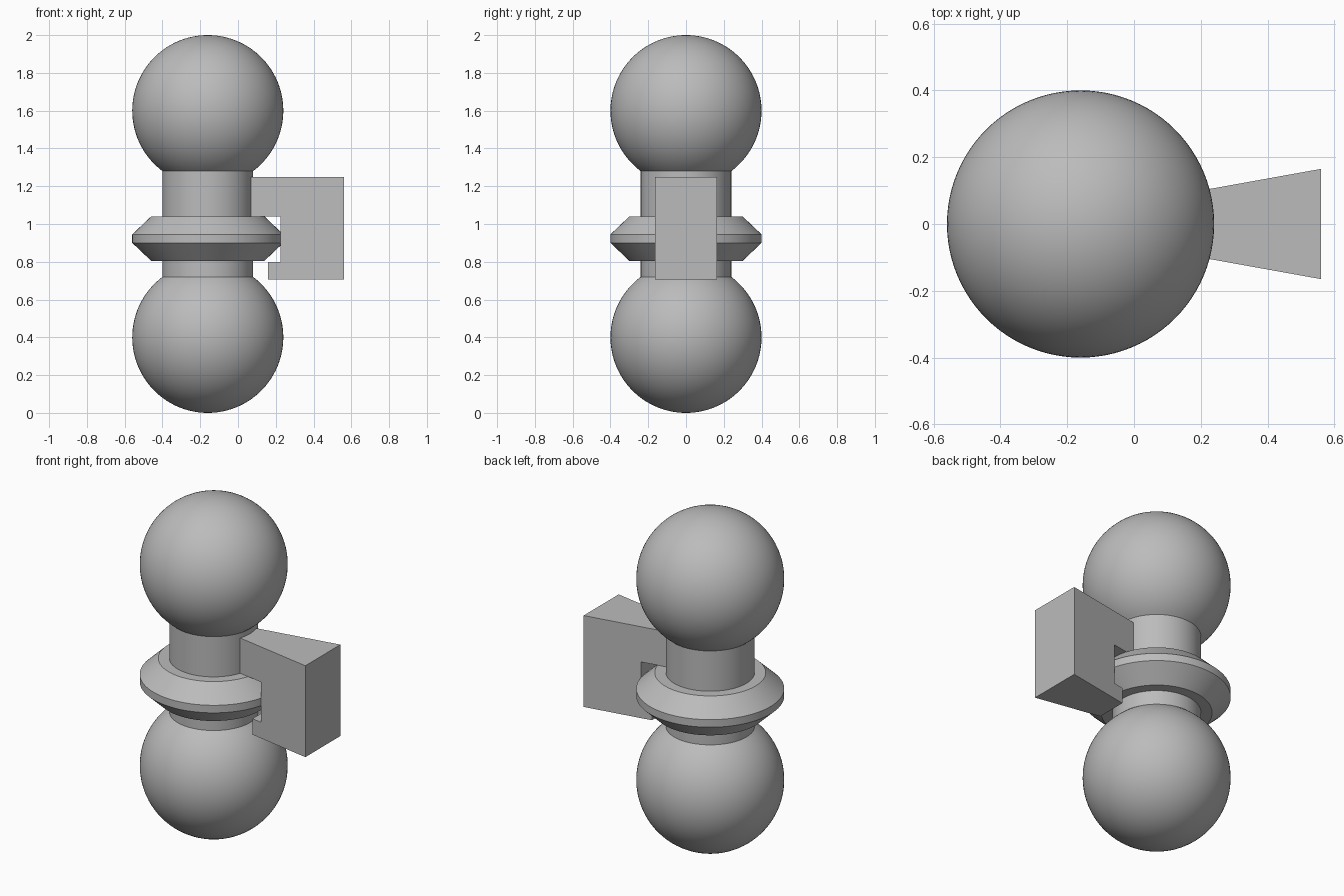
import bpy, bmesh, math
from mathutils import Vector

cube = bpy.data.objects.get("Cube")
if cube:
    bpy.data.objects.remove(cube, do_unlink=True)

AXIS_X = -0.16
BALL_R, NECK_R = 0.4, 0.24

grey = bpy.data.materials.new("plain grey")
grey.use_nodes = True
colour = (0.5, 0.5, 0.5, 1)
grey.diffuse_color = colour
grey.node_tree.nodes["Principled BSDF"].inputs["Base Color"].default_value = colour


def finish(name, bm, location=(0, 0, 0)):
    bmesh.ops.recalc_face_normals(bm, faces=bm.faces)
    mesh = bpy.data.meshes.new(name)
    bm.to_mesh(mesh)
    bm.free()
    mesh.materials.append(grey)
    obj = bpy.data.objects.new(name, mesh)
    obj.location = location
    bpy.context.collection.objects.link(obj)
    bpy.ops.object.select_all(action="DESELECT")
    obj.select_set(True)
    bpy.context.view_layer.objects.active = obj
    bpy.ops.object.shade_smooth_by_angle(angle=math.radians(25))
    return obj


def ball_arc(centre_z, start, end, steps=40):
    """Points (radius, height) along a ball, by angle up from its lowest point."""
    angles = [start + (end - start) * i / steps for i in range(steps + 1)]
    return [(BALL_R * math.sin(a), centre_z - BALL_R * math.cos(a)) for a in angles]


# Turned body: lower ball, neck, bevelled collar, neck, upper ball
meet = math.asin(NECK_R / BALL_R)
collar = [(NECK_R, 0.805), (0.3, 0.805), (0.4, 0.9), (0.4, 0.945),
          (0.3, 1.04), (NECK_R, 1.04)]
profile = (ball_arc(0.4, 0, math.pi - meet) + collar
           + ball_arc(1.6, meet, math.pi))
bm = bmesh.new()
verts = [bm.verts.new((r, 0, z)) for r, z in profile]
edges = [bm.edges.new(pair) for pair in zip(verts, verts[1:])]
bmesh.ops.spin(bm, geom=verts + edges, cent=(0, 0, 0), axis=(0, 0, 1),
               angle=math.tau, steps=96, use_duplicate=False)
bmesh.ops.remove_doubles(bm, verts=bm.verts, dist=0.0005)
finish("double_ball_body", bm, (AXIS_X, 0, 0))

# Hooked side block that widens outwards and grips the collar
hook = [(0.03, 1.25), (0.56, 1.25), (0.56, 0.705), (0.16, 0.705),
        (0.16, 0.80), (0.225, 0.80), (0.225, 1.04), (0.03, 1.04)]


def half_width(x):
    return 0.165 - 0.18 * (0.56 - x)


bm = bmesh.new()
face = bm.faces.new([bm.verts.new((x, -half_width(x), z)) for x, z in hook])
extruded = bmesh.ops.extrude_face_region(bm, geom=[face], use_keep_orig=True)
for v in extruded["geom"]:
    if isinstance(v, bmesh.types.BMVert):
        v.co.y = half_width(v.co.x)
finish("side_block", bm)
